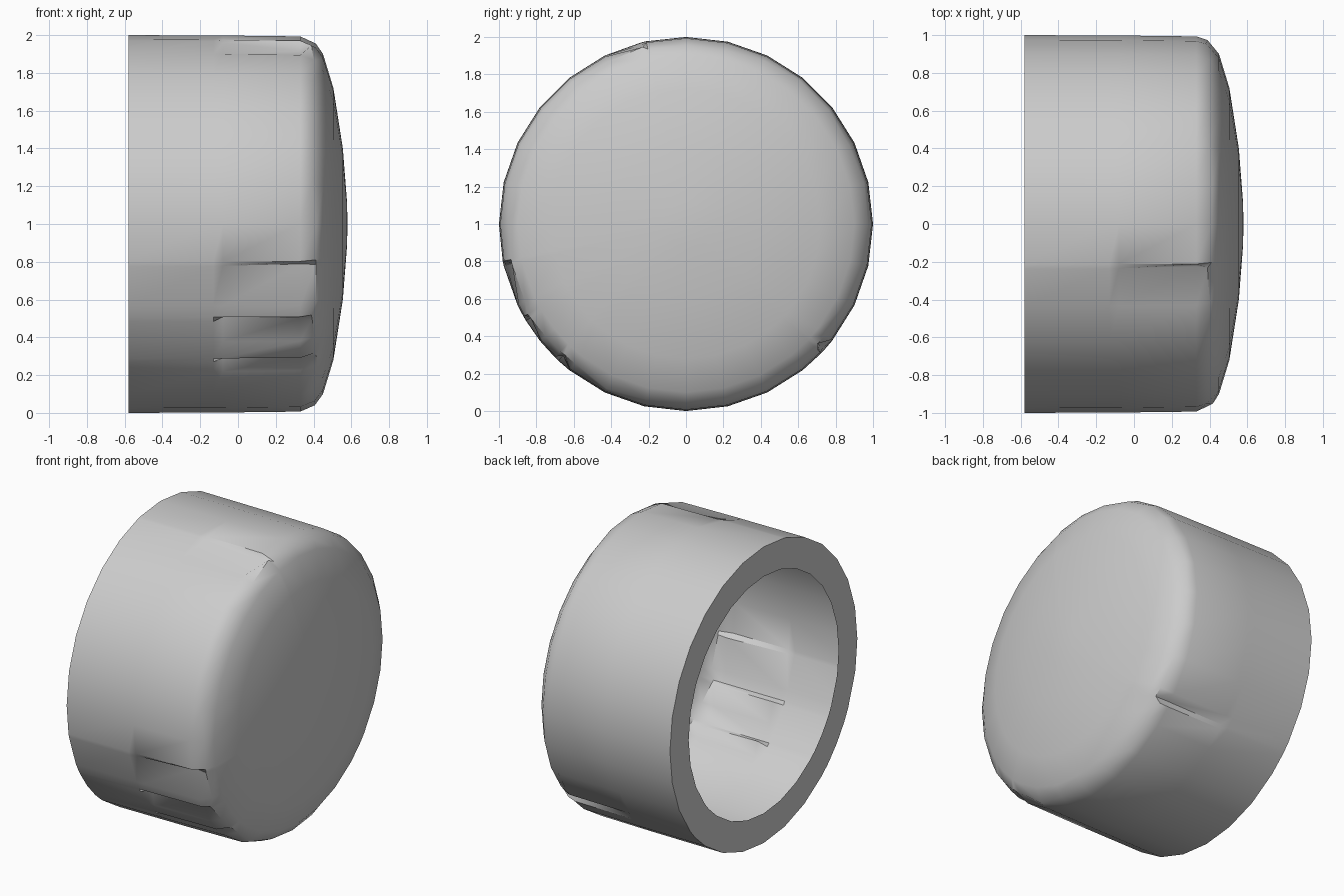
import bpy
import bmesh
import random
from math import cos, sin, tau, atan2, radians

cube = bpy.data.objects.get("Cube")
if cube:
    bpy.data.objects.remove(cube, do_unlink=True)

random.seed(4)
SIDES = 28

grey = bpy.data.materials.new("plain grey")
grey.use_nodes = True
colour = (0.6, 0.6, 0.6, 1)
grey.diffuse_color = colour
grey.node_tree.nodes["Principled BSDF"].inputs["Base Color"].default_value = colour

# Thin shell as (x, radius): dome, rounded rim, straight wall, flat lip
PROFILE = [(0.577, 0.12), (0.555, 0.4), (0.505, 0.72), (0.45, 0.9),
           (0.40, 0.965), (0.33, 0.993), (-0.08, 0.998), (-0.13, 0.998),
           (-0.58, 1.0), (-0.58, 0.8)]
RIM = 4
CREASE_RINGS = (5, 6)

# Creases in the wall: (y, z) place, and depth at the rim end and the far end
CREASES = [(-0.87, 0.49, 0.03, 0.05), (-0.69, 0.28, 0.03, 0.05),
           (-0.97, 0.79, 0.05, 0.01), (-0.22, 1.95, 0.05, 0.01),
           (0.73, 0.32, 0.05, 0.01)]
HALF_WIDTH = 0.013

# Spokes of the shell: even ones, plus a close pair for every crease
spokes = [(tau * i / SIDES, (0, 0)) for i in range(SIDES)]
for y, z, near, far in CREASES:
    a = atan2(z - 1, y) % tau
    spokes = [s for s in spokes if abs(s[0] - a) > 2 * HALF_WIDTH]
    spokes += [(a - HALF_WIDTH, (0, 0)), (a + HALF_WIDTH, (near, far))]
spokes.sort()

bm = bmesh.new()
rings = []
for k, (x, radius) in enumerate(PROFILE):
    ring = []
    for a, depths in spokes:
        r, shift = radius, 0
        if k in CREASE_RINGS:
            r -= depths[CREASE_RINGS.index(k)]
        if k == RIM:
            # Slightly uneven rounding along the rim
            shift = random.uniform(-0.02, 0.02)
            r -= shift * 0.8
        ring.append(bm.verts.new((x + shift, r * cos(a), 1 + r * sin(a))))
    rings.append(ring)

count = len(spokes)
pole = bm.verts.new((0.58, 0, 1))
for i in range(count):
    j = (i + 1) % count
    bm.faces.new((pole, rings[0][i], rings[0][j]))
    for low, high in zip(rings, rings[1:]):
        bm.faces.new((low[i], low[j], high[j], high[i]))
bmesh.ops.recalc_face_normals(bm, faces=bm.faces[:])

mesh = bpy.data.meshes.new("hollow_cap")
bm.to_mesh(mesh)
bm.free()
mesh.materials.append(grey)
cap = bpy.data.objects.new("hollow_cap", mesh)
bpy.context.collection.objects.link(cap)

bpy.ops.object.select_all(action='DESELECT')
cap.select_set(True)
bpy.context.view_layer.objects.active = cap
bpy.ops.object.shade_smooth_by_angle(angle=radians(40))
